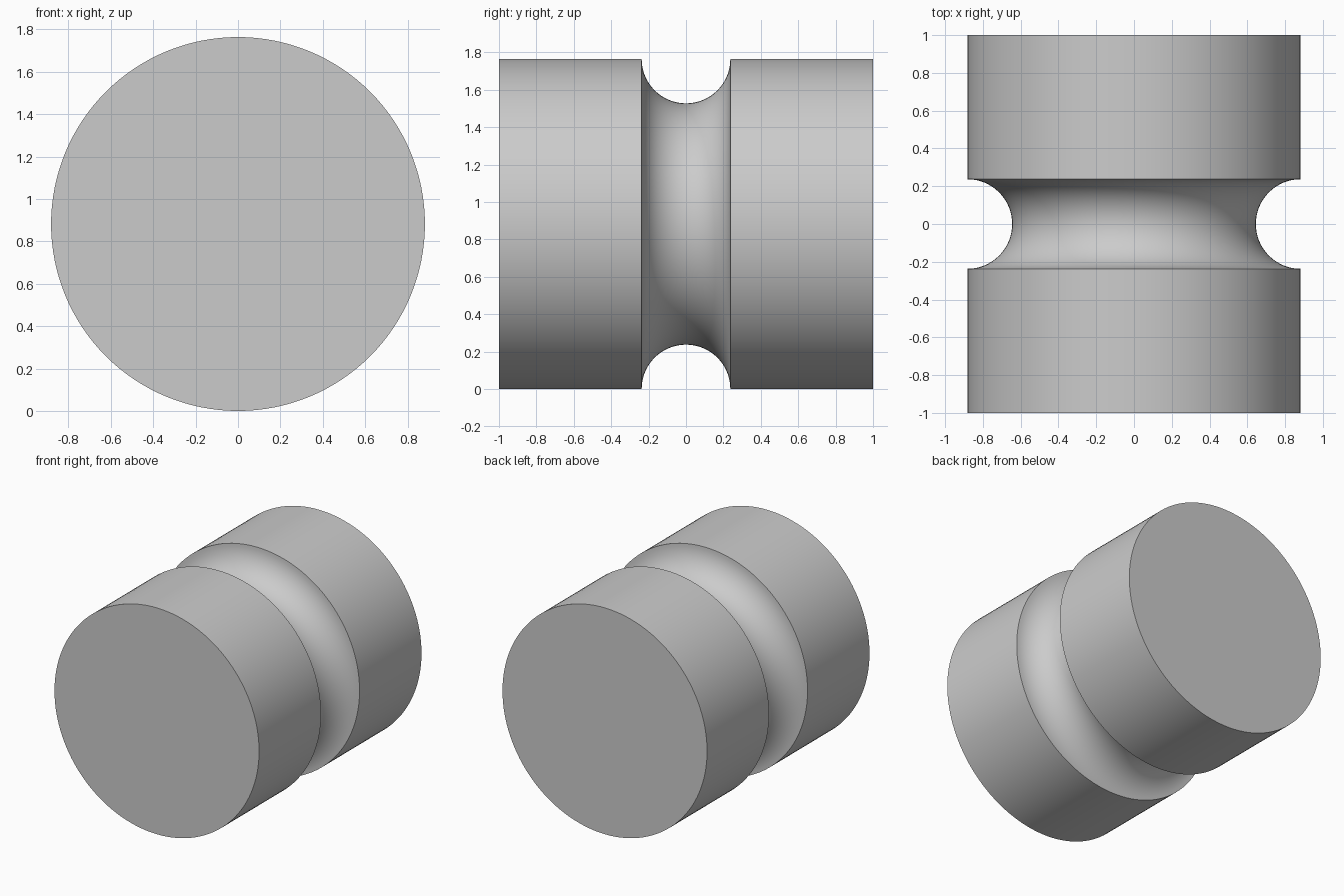
import bpy, bmesh
from math import cos, sin, pi, radians

if "Cube" in bpy.data.objects:
    bpy.data.objects.remove(bpy.data.objects["Cube"], do_unlink=True)

RADIUS = 0.882
GROOVE = 0.237
SEGMENTS = 128
ARC_STEPS = 32

# Plain grey material
grey = bpy.data.materials.new("plain grey")
grey.use_nodes = True
colour = (0.6, 0.6, 0.6, 1)
grey.diffuse_color = colour
grey.node_tree.nodes["Principled BSDF"].inputs["Base Color"].default_value = colour

# Side profile along the y axis: straight drum, half-round groove, straight drum
arc = [pi + pi * i / ARC_STEPS for i in range(ARC_STEPS + 1)]
profile = [(-1, RADIUS)]
profile += [(GROOVE * cos(a), RADIUS + GROOVE * sin(a)) for a in arc]
profile += [(1, RADIUS)]

# Turn the profile around the horizontal axis
bm = bmesh.new()
verts = [bm.verts.new((0, y, RADIUS + r)) for y, r in profile]
edges = [bm.edges.new(pair) for pair in zip(verts, verts[1:])]
bmesh.ops.spin(bm, geom=verts + edges, cent=(0, 0, RADIUS), axis=(0, 1, 0),
               angle=2 * pi, steps=SEGMENTS, use_merge=True)
bmesh.ops.remove_doubles(bm, verts=bm.verts, dist=0.0001)

# Close both flat ends
bmesh.ops.holes_fill(bm, edges=[e for e in bm.edges if e.is_boundary], sides=0)
bmesh.ops.recalc_face_normals(bm, faces=bm.faces)

mesh = bpy.data.meshes.new("grooved_drum")
bm.to_mesh(mesh)
bm.free()
mesh.materials.append(grey)
drum = bpy.data.objects.new("grooved_drum", mesh)
bpy.context.collection.objects.link(drum)

# Smooth sides with crisp rims
bpy.ops.object.select_all(action='DESELECT')
drum.select_set(True)
bpy.context.view_layer.objects.active = drum
bpy.ops.object.shade_smooth_by_angle(angle=radians(30))
